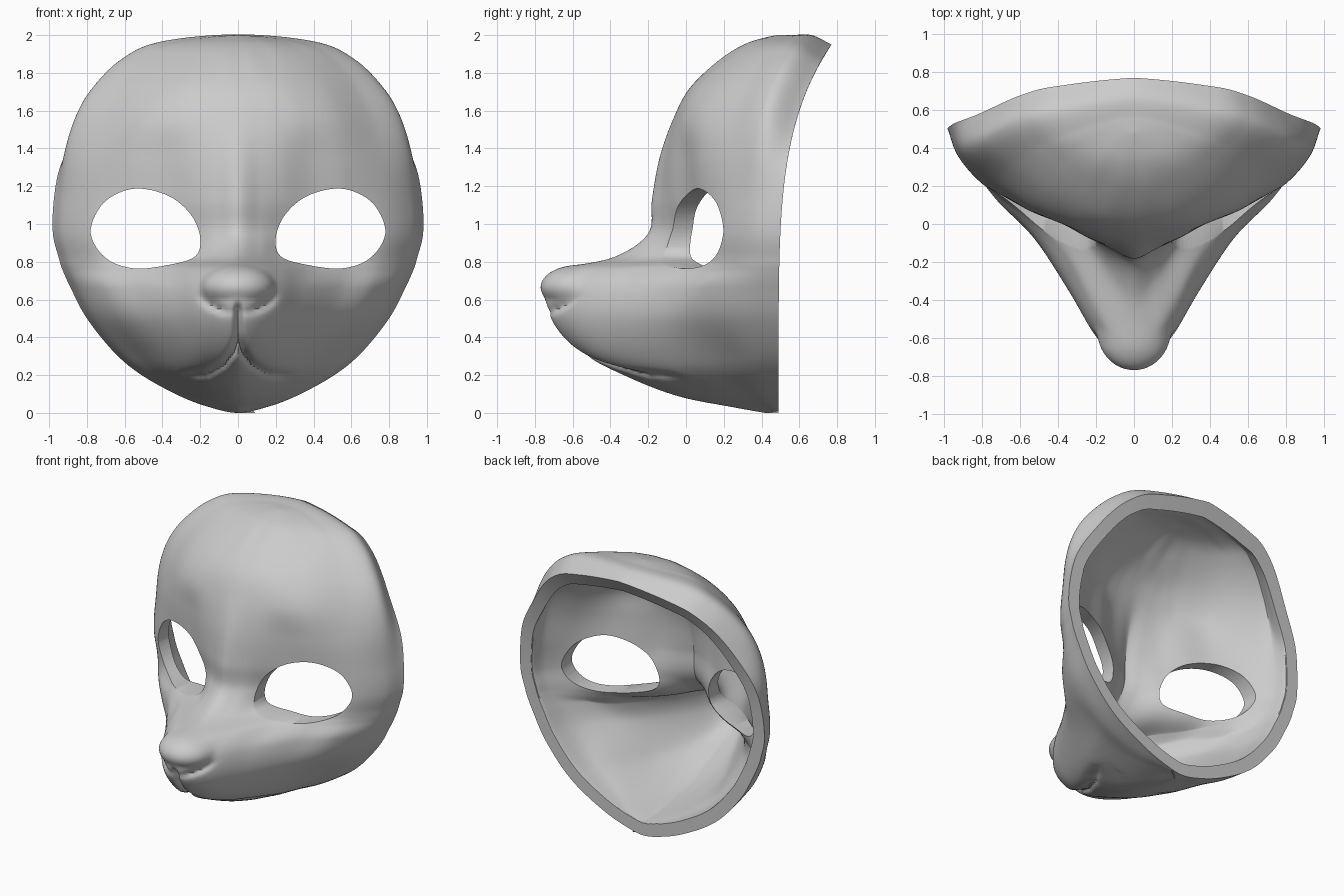
import bpy, bmesh, math
from mathutils import Vector

if "Cube" in bpy.data.objects:
    bpy.data.objects.remove(bpy.data.objects["Cube"])

THICKNESS = 0.09
# Column positions across half a section, as a fraction of its half width
COLUMNS = [0, .12, .25, .4, .6, .8]
# Horizontal sections: height, half width, then depth at each column
SECTIONS = [
    [0, 0, .42, .425, .43, .44, .45, .465],
    [.03, .15, .25, .26, .28, .32, .38, .43],
    [.09, .31, -.05, -.04, 0, .06, .18, .32],
    [.2, .51, -.34, -.32, -.28, -.2, -.03, .22],
    [.32, .655, -.57, -.55, -.48, -.33, -.09, .18],
    [.5, .8, -.72, -.69, -.58, -.38, -.12, .1],
    [.66, .885, -.74, -.68, -.54, -.31, -.06, .11],
    [.76, .93, -.66, -.59, -.39, -.15, .03, .17],
    [.825, .95, -.38, -.28, -.11, 0, .08, .19],
    [.95, .98, -.2, -.14, -.05, .02, .1, .2],
    [1.13, .975, -.18, -.13, -.07, .01, .09, .21],
    [1.35, .94, -.14, -.11, -.07, 0, .08, .22],
    [1.55, .87, -.07, -.06, -.04, 0, .09, .25],
    [1.72, .77, .02, .025, .04, .08, .17, .31],
    [1.87, .62, .18, .18, .2, .23, .3, .4],
    [1.96, .42, .33, .33, .34, .36, .41, .47],
    [2, 0, .48, .485, .49, .5, .52, .56],
]
LIP = [Vector(p) for p in ((0, .55), (0, .4), (.025, .33), (.075, .26), (.16, .212), (.29, .2))]
EYE = [(.78, .95), (.73, 1.09), (.63, 1.165), (.51, 1.187), (.36, 1.145), (.25, 1.05),
       (.2, .93), (.225, .83), (.36, .785), (.55, .765), (.7, .82)]


def spline(a, b, c, d, t):
    """Smooth curve between lists b and c, guided by their neighbours."""
    return [q + .5 * t * (r - p + t * (2 * p - 5 * q + 4 * r - s + t * (3 * (q - r) + s - p)))
            for p, q, r, s in zip(a, b, c, d)]


def sample(points, steps):
    """Smooth run through points whose first and last entries are guides."""
    run = [spline(*points[i:i + 4], k / steps)
           for i in range(len(points) - 3) for k in range(steps)]
    return run + [list(points[-2])]


def rim_depth(z):
    return .49 + .28 * (max(z, 0) / 1.95) ** 4.7


def carve(x, y, z):
    """Raise the nose and press in the nostrils, lip line and chin."""
    x = abs(x)
    if z > .9 or x > .45 or y > .1:
        return y
    r = math.hypot(x / .195, (z - .665) / .12)
    if r < 1:
        y = min(y, -.56 - .21 * math.sqrt(1 - r * r))
    if z < .64:
        y += .04 * math.exp(-((r - 1.08) / .1) ** 2) * min(1, (.64 - z) / .06) * min(1, x / .1)
    p, best, chin = Vector((x, z)), 9, False
    for i, (a, b) in enumerate(zip(LIP, LIP[1:])):
        ab = b - a
        t = max(0, min(1, (p - a).dot(ab) / ab.length_squared))
        dist = (p - a - ab * t).length
        if dist < best:
            best = dist
            chin = i > 0 and ab.x * (p.y - a.y) - ab.y * (p.x - a.x) < 0
    fade = max(0, min(1, (.32 - x) / .1))
    y += .055 * fade * math.exp(-(best / .018) ** 2)
    if chin:
        y += .04 * fade * math.exp(-best / .07)
    return y


def section_points(row):
    """One full horizontal section, from the right rim to the left rim."""
    z, width = row[:2]
    # The crown rolls over before it meets the rim
    roll = max(0, min(1, (z - 1.1) / .6))
    roll = roll * roll * (3 - 2 * roll)
    z_rim = z - roll * (.05 + .03 * min(1, width / .4))
    y_rim = rim_depth(z_rim)
    keys = [(u * width, y, z) for u, y in zip(COLUMNS, row[2:])]
    keys.append(((.94 + .06 * roll) * width, (row[-1] + y_rim) / 2, z))
    keys.append(((1 - .035 * roll * roll) * width, y_rim, z_rim))
    first = (-keys[1][0], *keys[1][1:])
    last = [2 * e - f for e, f in zip(keys[-1], keys[-2])]
    half = [Vector(p) for p in sample([first] + keys + [last], 12)]
    return [Vector((-p.x, p.y, p.z)) for p in reversed(half[1:])] + half


def mirrored(row):
    """Guide section past a pole, so the shell closes in a round."""
    return [row[0], -row[1]] + row[2:]


def object_from(bm, name):
    mesh = bpy.data.meshes.new(name)
    bm.to_mesh(mesh)
    bm.free()
    obj = bpy.data.objects.new(name, mesh)
    bpy.context.collection.objects.link(obj)
    return obj


# Outer skin, lofted through the sections
guides = [mirrored(SECTIONS[1])] + SECTIONS + [mirrored(SECTIONS[-2])]
bm = bmesh.new()
grid = [[bm.verts.new(p) for p in section_points(row)] for row in sample(guides, 10)]
for low, high in zip(grid, grid[1:]):
    for j in range(len(low) - 1):
        bm.faces.new((low[j], low[j + 1], high[j + 1], high[j]))
bmesh.ops.remove_doubles(bm, verts=bm.verts, dist=.0005)
bm.normal_update()

# Inner skin and flat rim
outer = list(bm.verts)
outer_faces = list(bm.faces)
border = [e for e in bm.edges if e.is_boundary]
skin = [v for v in outer if not v.is_boundary]
inner = {}
for v in outer:
    n = v.normal.copy()
    if v.is_boundary:
        n.y = 0
        n.normalize()
    p = v.co - n * THICKNESS
    depth = rim_depth(p.z)
    p.y = depth if v.is_boundary else min(p.y, depth - .004)
    inner[v] = bm.verts.new(p)
for f in outer_faces:
    bm.faces.new([inner[v] for v in reversed(f.verts)])
for e in border:
    a, b = e.verts
    bm.faces.new((a, b, inner[b], inner[a]))

# Nose and mouth relief, softened
for v in skin:
    v.co.y = carve(*v.co)
face_area = [v for v in skin if v.co.y < 0 and v.co.z < .85 and abs(v.co.x) < .4]
for _ in range(2):
    bmesh.ops.smooth_vert(bm, verts=face_area, factor=.5,
                          use_axis_x=True, use_axis_y=True, use_axis_z=True)
bmesh.ops.recalc_face_normals(bm, faces=bm.faces)
mask = object_from(bm, "mask_shell")

# Eye openings
loop = sample([EYE[-1]] + EYE + EYE[:2], 6)[:-1]
for side, name in ((1, "left_eye_cutter"), (-1, "right_eye_cutter")):
    bm = bmesh.new()
    face = bm.faces.new([bm.verts.new((side * x, -.7, z)) for x, z in loop])
    new = bmesh.ops.extrude_face_region(bm, geom=[face])["geom"]
    bmesh.ops.translate(bm, vec=(0, 1.3, 0), verts=[g for g in new if isinstance(g, bmesh.types.BMVert)])
    bmesh.ops.recalc_face_normals(bm, faces=bm.faces)
    cutter = object_from(bm, name)
    cutter.hide_render = True
    cut = mask.modifiers.new(name, "BOOLEAN")
    cut.operation, cut.solver, cut.object = "DIFFERENCE", "EXACT", cutter
    bpy.context.view_layer.objects.active = mask
    bpy.ops.object.modifier_apply(modifier=name)
    bpy.data.objects.remove(cutter)

# Plain grey finish
grey = bpy.data.materials.new("plain_grey")
grey.use_nodes = True
colour = (.6, .6, .6, 1)
grey.diffuse_color = colour
grey.node_tree.nodes["Principled BSDF"].inputs["Base Color"].default_value = colour
mask.data.materials.clear()
mask.data.materials.append(grey)
bpy.ops.object.select_all(action="DESELECT")
mask.select_set(True)
bpy.context.view_layer.objects.active = mask
bpy.ops.object.shade_smooth_by_angle(angle=math.radians(40))
